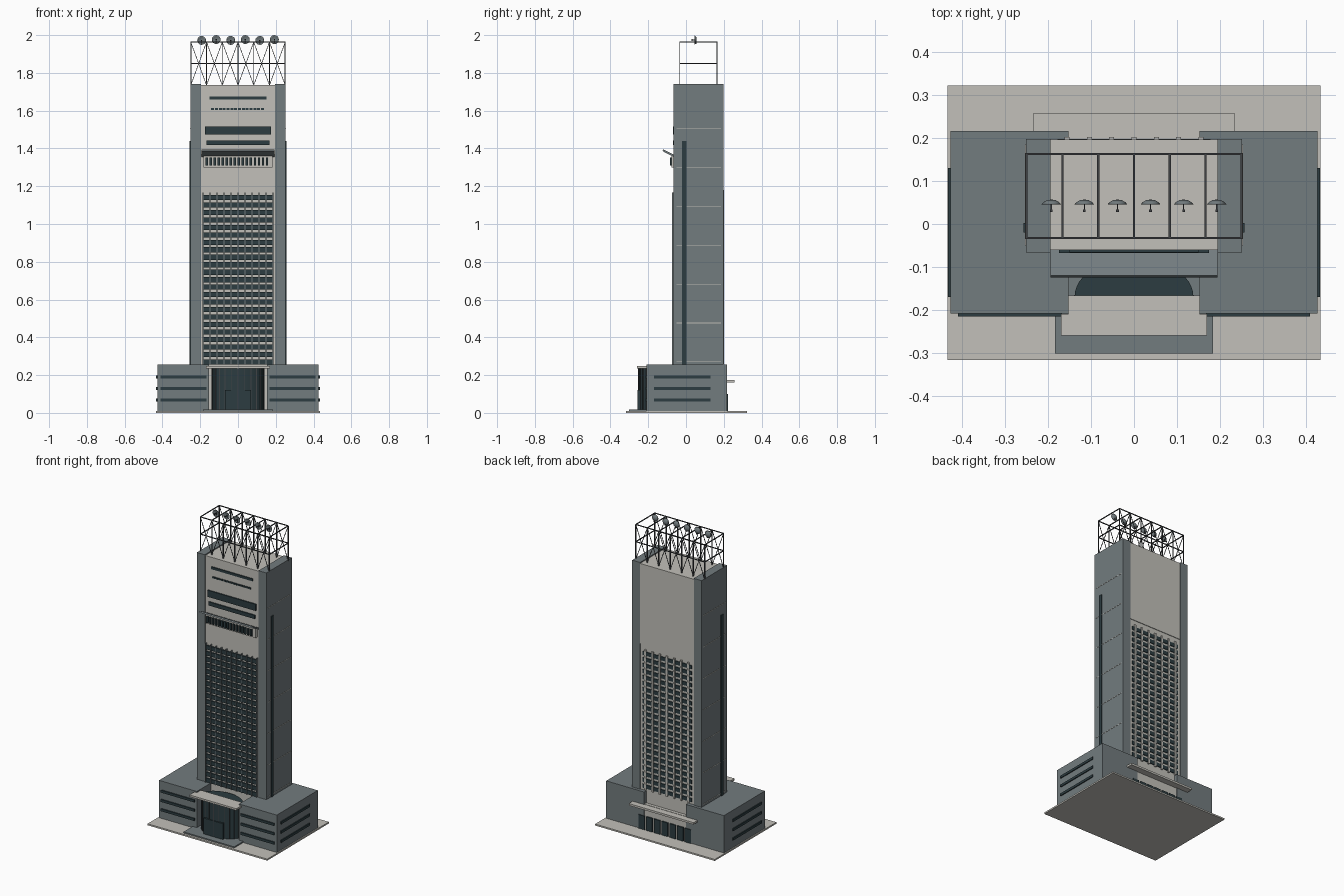
import bpy, bmesh, math
from mathutils import Vector, Matrix

if "Cube" in bpy.data.objects:
    bpy.data.objects.remove(bpy.data.objects["Cube"])


def material(name, rgb):
    m = bpy.data.materials.new(name)
    m.diffuse_color = (*rgb, 1)
    m.use_nodes = True
    m.node_tree.nodes["Principled BSDF"].inputs["Base Color"].default_value = m.diffuse_color
    return m


STONE = material("pale_stone", (0.54, 0.53, 0.49))
GREY = material("grey_cladding", (0.17, 0.2, 0.21))
GLASS = material("dark_glass", (0.025, 0.045, 0.052))
STEEL = material("dark_steel", (0.05, 0.055, 0.06))


def finish(name, bm, mat):
    mesh = bpy.data.meshes.new(name)
    bm.to_mesh(mesh)
    bm.free()
    mesh.materials.append(mat)
    ob = bpy.data.objects.new(name, mesh)
    bpy.context.collection.objects.link(ob)
    return ob


def boxes(name, items, mat, mirror=False):
    """One object from (x0, x1, y0, y1, z0, z1) boxes, optionally mirrored in x."""
    bm = bmesh.new()
    if mirror:
        items = list(items) + [(-b[1], -b[0], *b[2:]) for b in items]
    for x0, x1, y0, y1, z0, z1 in items:
        m = Matrix.Translation(((x0 + x1) / 2, (y0 + y1) / 2, (z0 + z1) / 2))
        bmesh.ops.create_cube(bm, size=1, matrix=m @ Matrix.Diagonal((x1 - x0, y1 - y0, z1 - z0, 1)))
    return finish(name, bm, mat)


def bars(name, segments, t, mat):
    """Thin square bars between pairs of points."""
    bm = bmesh.new()
    for a, b in segments:
        a, b = Vector(a), Vector(b)
        d = b - a
        m = Matrix.Translation((a + b) / 2) @ d.to_track_quat('Z', 'Y').to_matrix().to_4x4()
        bmesh.ops.create_cube(bm, size=1, matrix=m @ Matrix.Diagonal((t, t, d.length, 1)))
    return finish(name, bm, mat)


# Ground slab, entrance step and podium wings
boxes("base_slab", [(-.434, .434, -.317, .322, 0, .01)], STONE)
boxes("entrance_step", [(-.184, .184, -.302, -.06, .01, .018)], GREY)
boxes("podium_wings", [(.153, .427, -.208, .217, .01, .255)], GREY, True)
strips = [.06, .121, .182]
boxes("podium_windows", [(.168, .41, -.215, -.205, z, z + .016) for z in strips]
      + [(.424, .433, -.17, .13, z, z + .016) for z in strips], GLASS, True)

# Tower core and side piers
boxes("tower_core", [(-.196, .196, -.06, .193, .01, 1.735)], STONE)
boxes("tower_piers", [(.195, .252, -.066, .198, .01, 1.742)], GREY, True)
boxes("pier_slits", [(.25, .257, -.02, .002, .255, 1.44)], GLASS, True)
boxes("pier_joints", [(.25, .2535, -.05, .185, z - .0015, z + .0015)
                      for z in [.27 + .206 * i for i in range(7)]], STONE, True)

# Front window grid
ROWS, PITCH = 23, .0396
boxes("front_windows", [(-.185, .185, -.062, -.07, .256 + i * PITCH, .283 + i * PITCH)
                        for i in range(ROWS)], GLASS)
boxes("front_mullions", [(x - .002, x + .002, -.074, -.06, .255, 1.166)
                         for x in [-.185 + .037 * i for i in range(11)]], GREY)

# Rear window grid with stone fins and blank panel above
boxes("rear_windows", [(-.178, .178, .19, .198, .27 + i * PITCH, .294 + i * PITCH)
                       for i in range(ROWS)], GLASS)
boxes("rear_fins", [(x - .006, x + .006, .19, .202, .26, 1.18)
                    for x in [.052 * i for i in range(-3, 4)]], STONE)
boxes("rear_panel", [(-.195, .195, .19, .197, 1.21, 1.735)], STONE)

# Upper front strips, louvre box and tilted canopy
boxes("upper_windows", [(-.15, .15, -.066, -.058, 1.66, 1.676),
                        (-.175, .175, -.068, -.058, 1.473, 1.516),
                        (-.168, .168, -.068, -.058, 1.418, 1.442)], GLASS)
boxes("upper_vents", [(-.142 + .0203 * i, -.126 + .0203 * i, -.066, -.058, 1.603, 1.613)
                      for i in range(14)], GLASS)
boxes("louvre_box", [(-.182, .182, -.076, -.058, 1.3, 1.362)], STONE)
boxes("louvres", [(-.171 + .0212 * i, -.159 + .0212 * i, -.086, -.07, 1.31, 1.352)
                  for i in range(16)], GLASS)
sunshade = boxes("sloped_sunshade", [(-.194, .194, -.034, .034, -.005, .005)], GREY)
sunshade.location = (0, -.092, 1.375)
sunshade.rotation_euler.x = math.radians(-27)

# Oval glass entrance hall with mullions, door box and canopy
bm = bmesh.new()
bmesh.ops.create_cone(bm, cap_ends=True, segments=48, radius1=1, radius2=1, depth=1,
                      matrix=Matrix.Translation((0, -.167, .127)) @ Matrix.Diagonal((.138, .085, .218, 1)))
hall = finish("entrance_hall", bm, GLASS)
for p in hall.data.polygons:
    p.use_smooth = abs(p.normal.z) < .5
hall.data.attributes.new("sharp_edge", 'BOOLEAN', 'EDGE')
for e in hall.data.edges:
    za, zb = (hall.data.vertices[v].co.z for v in e.vertices)
    e.use_edge_sharp = abs(za - zb) < .01
ribs = []
for i in range(13):
    a = math.pi * (1 + i / 12)
    x, y = .138 * math.cos(a), -.167 + .085 * math.sin(a)
    ribs.append(((x, y, .018), (x, y, .236)))
bars("hall_mullions", ribs, .004, STEEL)
boxes("entrance_doors", [(-.07, -.002, -.257, -.2, .018, .122),
                         (.002, .07, -.257, -.2, .018, .122)], GLASS)
boxes("entrance_canopy", [(-.17, .17, -.26, -.209, .236, .248),
                          (-.152, .152, -.21, -.167, .236, .248)], STONE)

# Rear lobby
boxes("rear_lobby", [(-.154, .154, .19, .214, .01, .175)], STONE)
boxes("rear_doors", [(-.022 + .056 * i, .022 + .056 * i, .205, .222, .01, .1)
                     for i in range(-3, 4)], GLASS)
boxes("rear_canopy", [(-.235, .235, .2, .257, .16, .173)], STONE)

# Rooftop lattice frame
Y0, Y1, ZB, ZM, ZT, BAY = -.033, .163, 1.735, 1.85, 1.963, .0833
xs = [BAY * i for i in range(-3, 4)]
frame, braces = [], []
for y in (Y0, Y1):
    frame += [((-.252, y, z), (.252, y, z)) for z in (ZM, ZT)]
    frame += [((x, y, ZB), (x, y, ZT)) for x in xs]
    for a, b in zip(xs, xs[1:]):
        braces += [((a, y, ZB), (b, y, ZT)), ((b, y, ZB), (a, y, ZT))]
frame += [((x, Y0, ZT), (x, Y1, ZT)) for x in xs]
frame += [((x, Y0, ZM), (x, Y1, ZM)) for x in (xs[0], xs[-1])]
bars("roof_frame", frame, .005, STEEL)
bars("roof_braces", braces, .003, STEEL)

# Dish antennas facing the front, each a spun shallow bowl with a feed
for i in range(6):
    bm = bmesh.new()
    profile = [(.0, .012), (.01, .0105), (.018, .006), (.0235, 0), (.017, .004), (.0, .009)]
    vs = [bm.verts.new((r, y, 0)) for r, y in profile]
    es = [bm.edges.new(p) for p in zip(vs, vs[1:])]
    bmesh.ops.spin(bm, geom=vs + es, cent=(0, 0, 0), axis=(0, 1, 0),
                   angle=math.tau, steps=20, use_duplicate=False)
    bmesh.ops.remove_doubles(bm, verts=bm.verts, dist=1e-5)
    bmesh.ops.recalc_face_normals(bm, faces=bm.faces)
    dish = finish(f"dish_{i + 1}", bm, GREY)
    for p in dish.data.polygons:
        p.use_smooth = True
    x, z = -.1925 + .077 * i, 1.9765 if i % 2 else 1.972
    dish.location = (x, .045, z)
    bars(f"dish_feed_{i + 1}", [((x, .056, z), (x, .03, z))], .003, STEEL)
    boxes(f"dish_feed_tip_{i + 1}", [(x - .003, x + .003, .028, .034, z - .003, z + .003)], STEEL)
    boxes(f"dish_mount_{i + 1}", [(x - .003, x + .003, .048, .056, 1.953, z)], STEEL)
